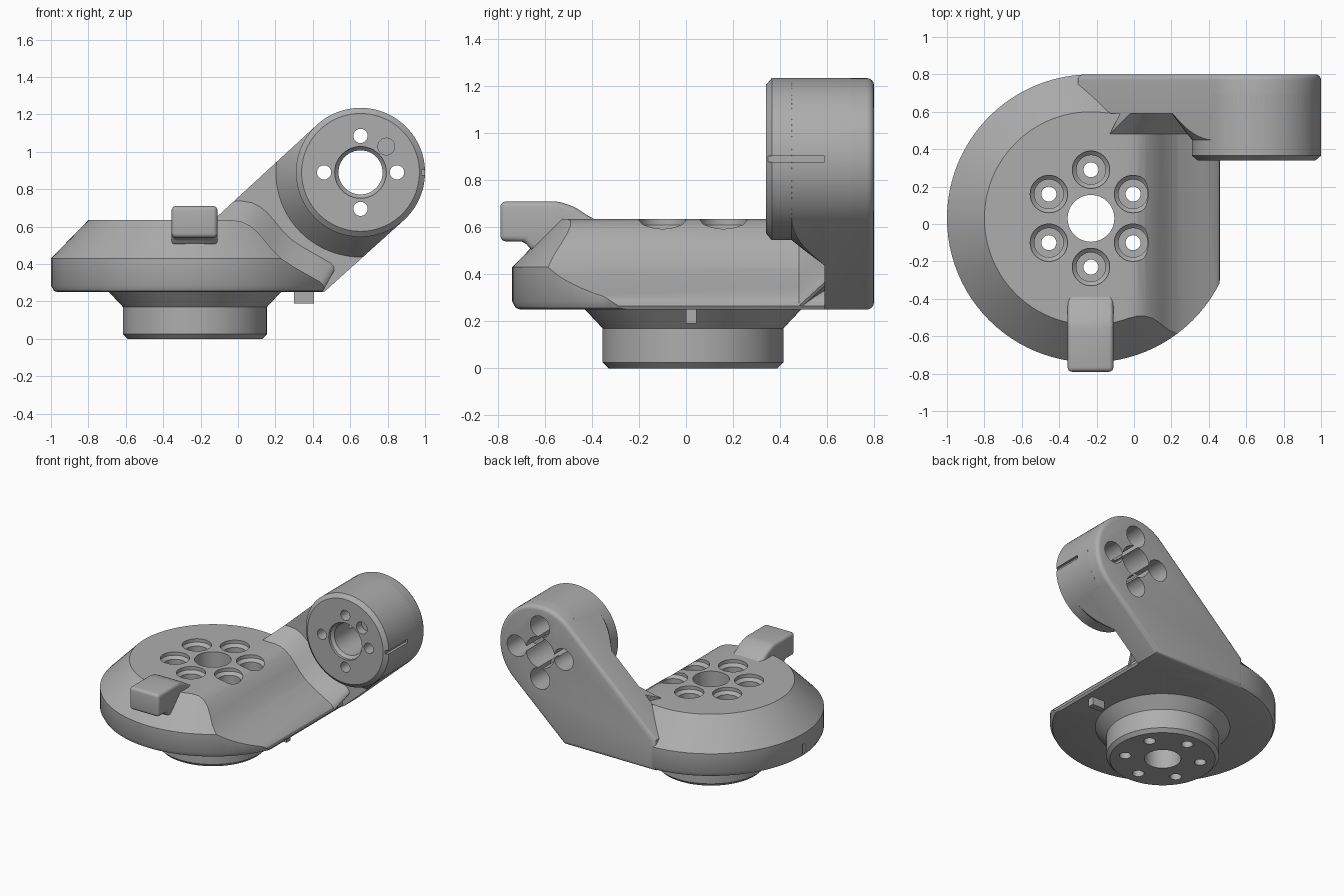
import bpy, bmesh, math
from mathutils import Matrix, Vector

if "Cube" in bpy.data.objects:
    bpy.data.objects.remove(bpy.data.objects["Cube"])

grey = bpy.data.materials.new("plain grey")
grey.use_nodes = True
colour = (0.42, 0.42, 0.42, 1)
grey.diffuse_color = colour
grey.node_tree.nodes["Principled BSDF"].inputs["Base Color"].default_value = colour


def make(name, bm):
    bmesh.ops.recalc_face_normals(bm, faces=bm.faces)
    mesh = bpy.data.meshes.new(name)
    bm.to_mesh(mesh)
    bm.free()
    mesh.materials.append(grey)
    obj = bpy.data.objects.new(name, mesh)
    bpy.context.collection.objects.link(obj)
    return obj


def lathe(name, profile, centre, along_y=False, steps=96):
    """Turn (radius, height) points around z, or around y."""
    bm = bmesh.new()
    pts = [(0, profile[0][1])] + list(profile) + [(0, profile[-1][1])]
    verts = [bm.verts.new((r, 0, h)) for r, h in pts]
    edges = [bm.edges.new(pair) for pair in zip(verts, verts[1:])]
    bmesh.ops.spin(bm, geom=verts + edges, cent=(0, 0, 0), axis=(0, 0, 1),
                   angle=math.tau, steps=steps)
    bmesh.ops.remove_doubles(bm, verts=bm.verts, dist=0.0001)
    if along_y:
        bm.transform(Matrix.Rotation(-math.pi / 2, 4, "X"))
    bm.transform(Matrix.Translation(centre))
    return make(name, bm)


def loft(name, first, last, a, b, along_x=False, round_end=0, round_all=0):
    """Bridge two outlines with equal point counts, placed at a and b."""
    bm = bmesh.new()
    put = (lambda p, d: (d, p[0], p[1])) if along_x else (lambda p, d: (p[0], d, p[1]))
    lo = [bm.verts.new(put(p, a)) for p in first]
    hi = [bm.verts.new(put(p, b)) for p in last]
    bm.faces.new(lo)
    cap = bm.faces.new(hi)
    n = len(lo)
    for i in range(n):
        j = (i + 1) % n
        bm.faces.new((lo[i], lo[j], hi[j], hi[i]))
    bmesh.ops.recalc_face_normals(bm, faces=bm.faces)
    edges = list(bm.edges) if round_all else list(cap.edges)
    if round_end or round_all:
        bmesh.ops.bevel(bm, geom=edges, offset=round_end or round_all, segments=4,
                        profile=0.5, affect="EDGES", clamp_overlap=True)
    return make(name, bm)


def prism(name, outline, a, b, **options):
    return loft(name, outline, outline, a, b, **options)


def box(name, x0, x1, y0, y1, z0, z1):
    return prism(name, [(x0, z0), (x1, z0), (x1, z1), (x0, z1)], y0, y1)


def combine(target, tools, operation="DIFFERENCE", keep=False):
    bpy.context.view_layer.objects.active = target
    for tool in tools:
        mod = target.modifiers.new("cut", "BOOLEAN")
        mod.operation, mod.solver, mod.object = operation, "EXACT", tool
        bpy.ops.object.modifier_apply(modifier=mod.name)
        if not keep:
            bpy.data.objects.remove(tool)


def ring(count, radius, start=0):
    for i in range(count):
        t = start + math.tau * i / count
        yield radius * math.cos(t), radius * math.sin(t)


CX, CY = -0.23, 0.03          # turntable axis
HX, HZ, HR = 0.655, 0.89, 0.345   # hub axis and radius
TOP, LOW = 0.635, 0.25

# Round base with a sloped rim, squared off towards the arm
base = lathe("base", [(0.735, LOW), (0.755, 0.257), (0.77, 0.285), (0.77, 0.43),
                      (0.57, TOP)], (CX, CY, 0))
combine(base, [box("base_side", -0.14, 0.46, CY, 0.6, LOW, TOP)], "UNION")

# Hollowed slope on the side of the base
scoop = [(-0.03, TOP), (0.02, 0.627), (0.06, 0.607), (0.1, 0.575), (0.14, 0.53),
         (0.18, 0.48), (0.23, 0.43), (0.29, 0.39), (0.36, 0.35), (0.44, 0.305),
         (0.457, 0.285), (0.46, 0.265), (0.45, LOW)]
combine(base, [prism("scoop", scoop + [(0.45, 0.1), (1, 0.1), (1, 1), (-0.03, 1)], -1, 0.9)])

# Neck under the base
neck = lathe("neck", [(0.36, 0), (0.385, 0.025), (0.385, 0.17), (0.46, LOW),
                      (0.46, 0.3)], (CX, CY, 0))

# Centre bore and stepped bolt holes
holes = [lathe("bore", [(0.125, -0.1), (0.125, 0.9)], (CX, CY, 0), steps=48)]
for dx, dy in ring(6, 0.26, math.pi / 6):
    holes.append(lathe("bolt_hole", [(0.04, -0.1), (0.04, 0.44), (0.078, 0.44), (0.078, 0.59),
                                     (0.1, 0.61), (0.1, 0.8)], (CX + dx, CY + dy, 0), steps=40))
combine(base, holes, keep=True)
combine(neck, holes)
combine(base, [box("rim_notch", -1.1, -0.985, 0.015, 0.045, 0.2, 0.35)])

# Arm plate: straight sides tangent to the hub, rounded on the back
tilt = math.radians(43)
outline = [(HX + HR * math.cos(t), HZ + HR * math.sin(t))
           for t in (tilt - math.pi / 2 + math.pi * i / 40 for i in range(41))]
outline += [(-0.3, 0.48), (-0.3, LOW), (0.46, LOW)]
arm = prism("arm", outline, 0.59, 0.8, round_end=0.03)

# Chamfered transitions from the arm to the base and to the hub
near = [(-0.13, TOP)] + scoop + [(-0.13, LOW)]
far = [(x + 0.06, z + 0.11) for x, z in near[:-1]] + [(-0.07, LOW)]
base_web = loft("base_web", near, far, 0.48, 0.6)
hub_web = lathe("hub_web", [(HR, 0.45), (0.385, 0.5), (0.46, 0.6)], (HX, 0, HZ), True)
for web in (base_web, hub_web):
    combine(web, [prism("arm_limit", outline, 0.4, 0.7)], "INTERSECT")

# Hub drum
hub = lathe("hub", [(0.315, 0.34), (HR, 0.365), (HR, 0.7)], (HX, 0, HZ), True)
holes = [lathe("hub_bore", [(0.138, 0.2), (0.138, 0.36), (0.118, 0.38), (0.118, 0.9)],
               (HX, 0, HZ), True, 48)]
for dx, dz in ring(4, 0.195):
    holes.append(lathe("hub_bolt_hole", [(0.038, 0.2), (0.038, 0.56), (0.08, 0.56), (0.08, 0.9)],
                       (HX + dx, 0, HZ + dz), True, 40))
holes.append(lathe("dowel_hole", [(0.045, 0.2), (0.045, 0.4)], (HX + 0.138, 0, HZ + 0.138), True, 32))
holes.append(box("hub_mark", 0.98, 1.1, 0.2, 0.59, HZ - 0.013, HZ + 0.013))
for part in (arm, hub_web):
    combine(part, holes, keep=True)
combine(hub, holes)

# Lug on the front of the base
lug = prism("lug", [(-0.79, 0.71), (-0.54, 0.71), (-0.47, 0.685), (-0.42, 0.65), (-0.37, 0.625),
                    (-0.37, 0.5), (-0.66, 0.5), (-0.685, 0.54), (-0.79, 0.54)],
            -0.355, -0.11, along_x=True, round_all=0.025)

# Stop pin under the base
pin = box("stop_pin", 0.3, 0.405, 0, 0.045, 0.19, 0.27)

for obj in (base, neck, arm, base_web, hub_web, hub, lug, pin):
    bpy.ops.object.select_all(action="DESELECT")
    obj.select_set(True)
    bpy.context.view_layer.objects.active = obj
    bpy.ops.object.shade_smooth_by_angle(angle=math.radians(30))
